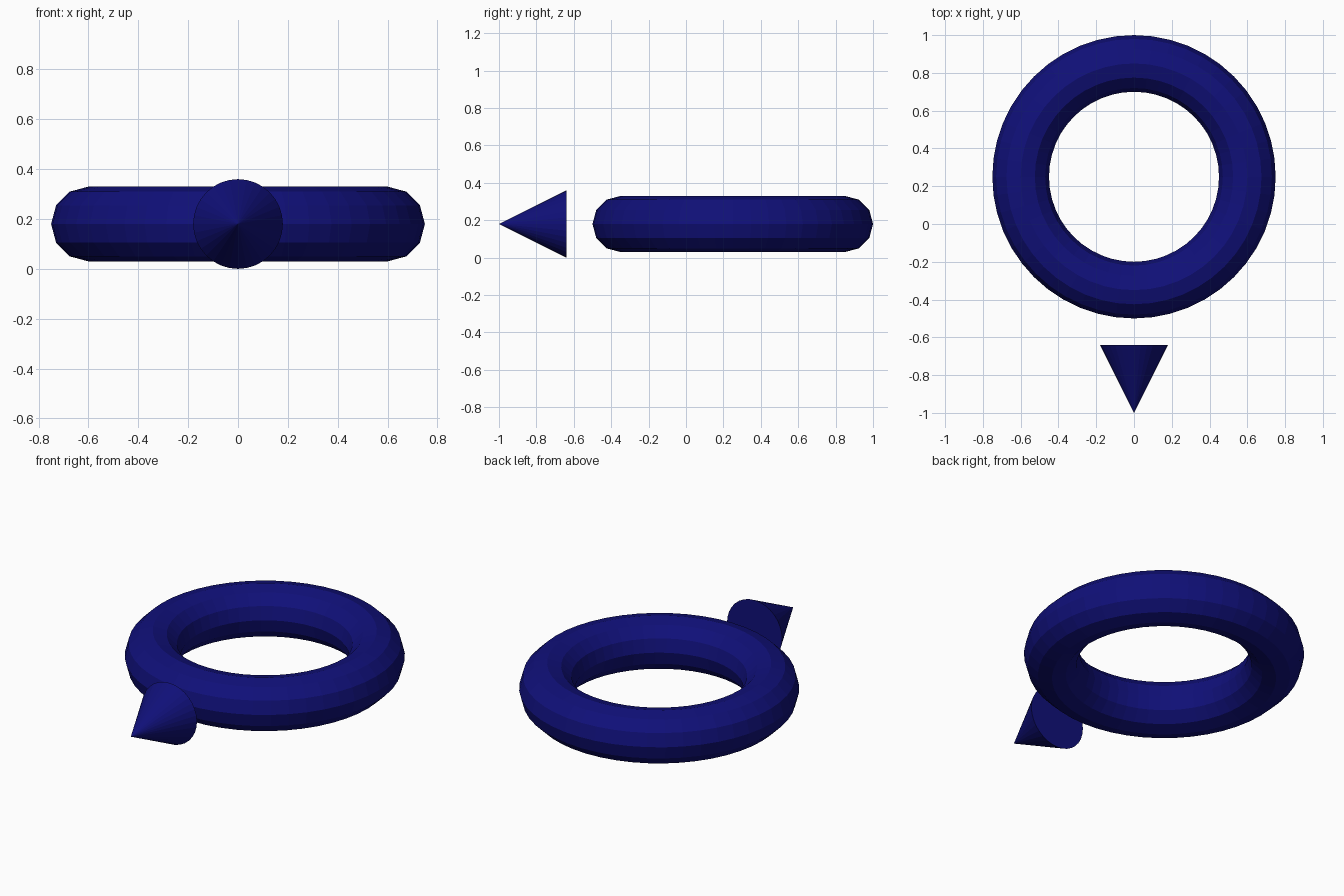
import bpy
from math import pi

if "Cube" in bpy.data.objects:
    bpy.data.objects.remove(bpy.data.objects["Cube"])

navy = bpy.data.materials.new("navy")
navy.diffuse_color = (0.005, 0.005, 0.19, 1)
navy.use_nodes = True
navy.node_tree.nodes["Principled BSDF"].inputs["Base Color"].default_value = navy.diffuse_color


def finish(name):
    ob = bpy.context.object
    ob.name = name
    ob.data.materials.append(navy)
    bpy.ops.object.shade_flat()


# Ring lying flat
bpy.ops.mesh.primitive_torus_add(major_segments=48, minor_segments=12,
                                 major_radius=0.6, minor_radius=0.15,
                                 location=(0, 0.25, 0.18))
finish("ring")

# Pointer cone, tip towards the front
bpy.ops.mesh.primitive_cone_add(vertices=32, radius1=0.18, radius2=0, depth=0.36,
                                location=(0, -0.82, 0.18), rotation=(pi / 2, 0, 0))
finish("pointer")
